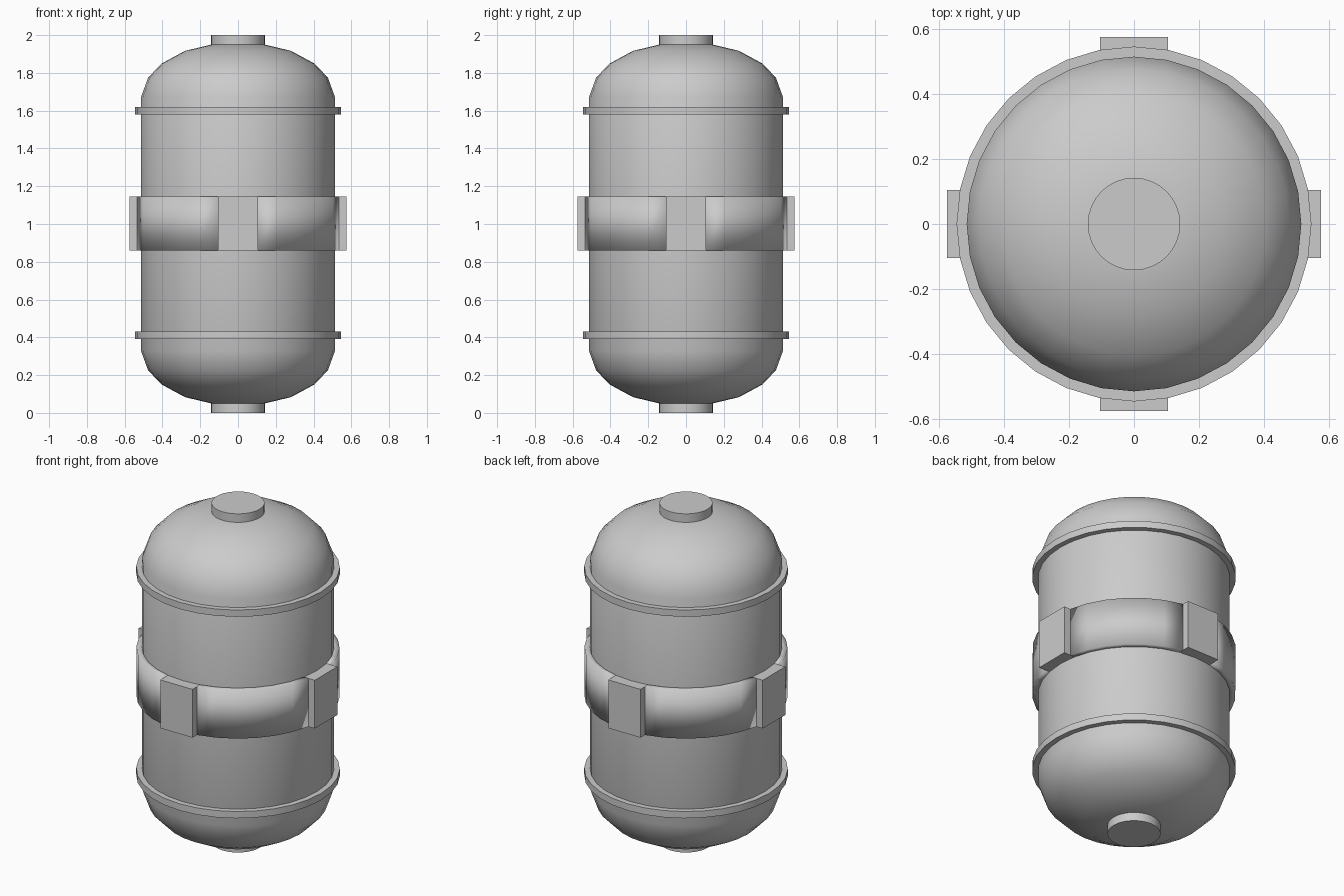
import bpy, bmesh
from math import sin, cos, pi, radians

SIDES = 32

cube = bpy.data.objects.get("Cube")
if cube:
    bpy.data.objects.remove(cube, do_unlink=True)

grey = bpy.data.materials.new("plain grey")
grey.use_nodes = True
grey.diffuse_color = (0.6, 0.6, 0.6, 1)
grey.node_tree.nodes["Principled BSDF"].inputs["Base Color"].default_value = (0.6, 0.6, 0.6, 1)


def finish(name, bm, smooth_angle=None):
    """Turn a bmesh into a named object; smooth_angle None leaves it flat."""
    bmesh.ops.recalc_face_normals(bm, faces=bm.faces[:])
    mesh = bpy.data.meshes.new(name)
    bm.to_mesh(mesh)
    bm.free()
    mesh.materials.append(grey)
    obj = bpy.data.objects.new(name, mesh)
    bpy.context.collection.objects.link(obj)
    if smooth_angle:
        bpy.ops.object.select_all(action='DESELECT')
        obj.select_set(True)
        bpy.context.view_layer.objects.active = obj
        bpy.ops.object.shade_smooth_by_angle(angle=radians(smooth_angle))
    return obj


def lathe(name, profile, smooth_angle=40):
    """Revolve (radius, z) points, closing both ends with flat caps."""
    bm = bmesh.new()
    rings = [[bm.verts.new((r * cos(2 * pi * i / SIDES), r * sin(2 * pi * i / SIDES), z))
              for i in range(SIDES)] for r, z in profile]
    for low, high in zip(rings, rings[1:]):
        for i in range(SIDES):
            j = (i + 1) % SIDES
            bm.faces.new((low[i], low[j], high[j], high[i]))
    bm.faces.new(rings[0])
    bm.faces.new(rings[-1])
    return finish(name, bm, smooth_angle)


def band_segment(name, first, last, inner, outer, z0, z1):
    """Closed curved bar between two side numbers, fully smooth."""
    bm = bmesh.new()
    sections = []
    for i in range(first, last + 1):
        a = 2 * pi * i / SIDES
        sections.append([bm.verts.new((r * cos(a), r * sin(a), z))
                         for r, z in ((inner, z0), (outer, z0), (outer, z1), (inner, z1))])
    for a, b in zip(sections, sections[1:]):
        for k in range(4):
            n = (k + 1) % 4
            bm.faces.new((a[k], a[n], b[n], b[k]))
    bm.faces.new(sections[0])
    bm.faces.new(sections[-1])
    return finish(name, bm, 180)


def block(name, turn):
    """Flat block standing proud of the band on one of its four sides."""
    bm = bmesh.new()
    c, s = round(cos(turn)), round(sin(turn))
    ends = []
    for z in (0.86, 1.145):
        ends.append([bm.verts.new((x * c - y * s, x * s + y * c, z))
                     for x, y in ((0.48, -0.105), (0.575, -0.105), (0.575, 0.105), (0.48, 0.105))])
    low, high = ends
    bm.faces.new(low)
    bm.faces.new(high)
    for k in range(4):
        n = (k + 1) % 4
        bm.faces.new((low[k], low[n], high[n], high[k]))
    return finish(name, bm)


# Domed tank body, symmetrical top to bottom
dome = [(0.14, 1.95), (0.28, 1.917), (0.404, 1.85), (0.476, 1.775), (0.514, 1.67)]
lathe("tank_body", [(r, 2 - z) for r, z in dome] + dome[::-1])

# End caps
lathe("bottom_cap", [(0.142, 0), (0.142, 0.06)])
lathe("top_cap", [(0.142, 1.94), (0.142, 2)])

# Thin seam rings
for name, z in (("lower_ring", 0.41), ("upper_ring", 1.6)):
    lathe(name, [(0.5, z - 0.02), (0.545, z - 0.02), (0.545, z + 0.02), (0.5, z + 0.02)])

# Middle band: four curved segments separated by four blocks
quarter = SIDES // 4
for i, side in enumerate(("left", "back", "right", "front")):
    block(side + "_block", i * pi / 2)
    band_segment(f"band_segment_{i + 1}", i * quarter + 1, (i + 1) * quarter - 1,
                 0.5, 0.544, 0.86, 1.145)
